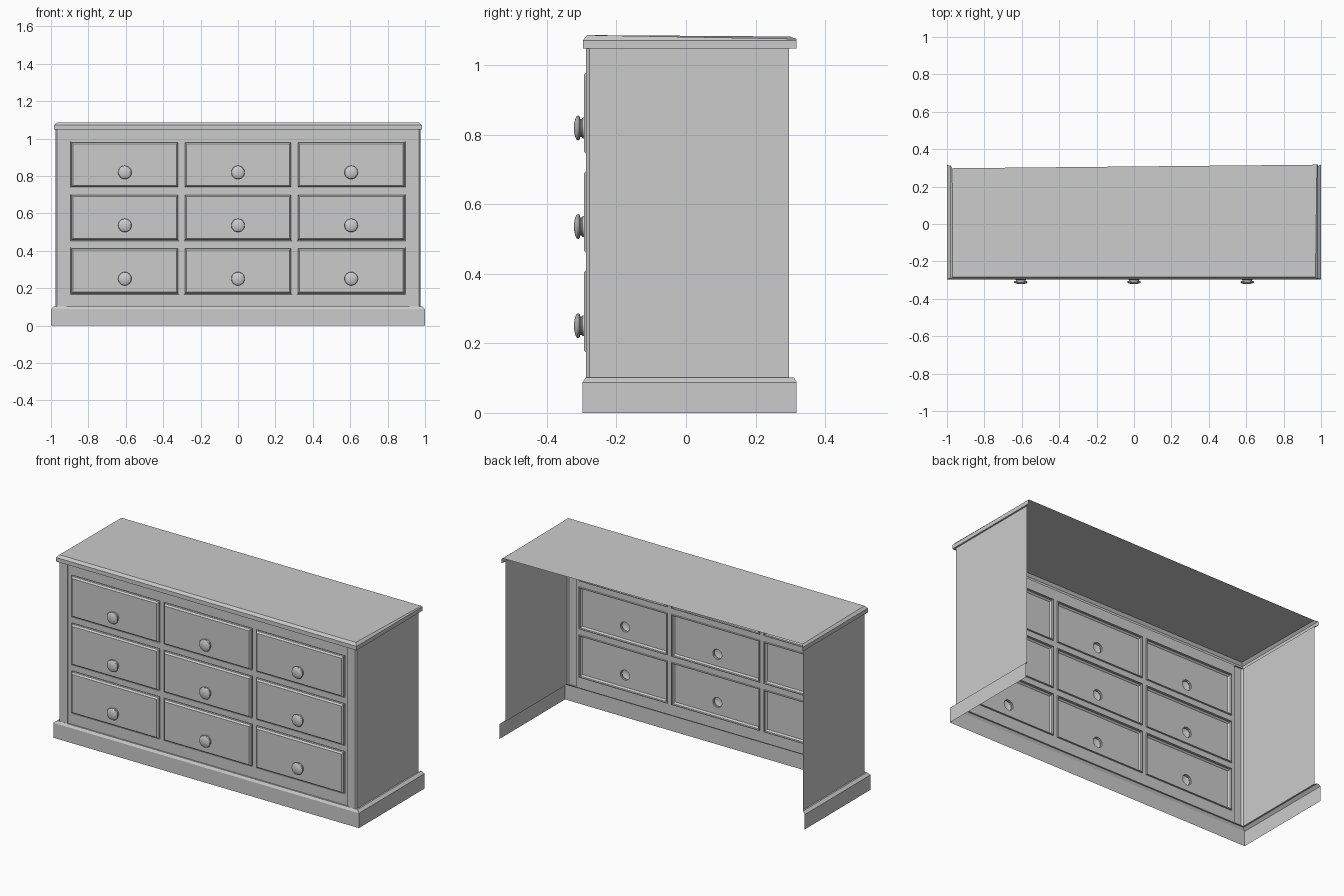
import bpy, bmesh
from math import sin, cos, tau, radians

if "Cube" in bpy.data.objects:
    bpy.data.objects.remove(bpy.data.objects["Cube"])


def finish(name, bm):
    me = bpy.data.meshes.new(name)
    bm.to_mesh(me)
    bm.free()
    ob = bpy.data.objects.new(name, me)
    bpy.context.collection.objects.link(ob)
    bpy.ops.object.select_all(action='DESELECT')
    ob.select_set(True)
    bpy.context.view_layer.objects.active = ob
    bpy.ops.object.shade_smooth_by_angle(angle=radians(30))
    return ob


def loft(bm, rings, closed=False):
    """Join successive rows of points with quads; returns the vertex rows."""
    rows = [[bm.verts.new(p) for p in r] for r in rings]
    n = len(rings[0])
    for a, b in zip(rows, rows[1:]):
        for j in range(n if closed else n - 1):
            k = (j + 1) % n
            bm.faces.new((a[j], a[k], b[k], b[j]))
    return rows


def u_path(x, front, back, z):
    """Left side, front and right side, open at the back."""
    return [(-x, back, z), (-x, front, z), (x, front, z), (x, back, z)]


def circle(cx, y, cz, r, n=24):
    return [(cx + r * cos(tau * i / n), y, cz + r * sin(tau * i / n)) for i in range(n)]


POST, FRAME = -0.287, -0.279
FACE = -0.293
SX, BACK, Z0, Z1 = 0.975, 0.296, 0.102, 1.048

# Side panels with chamfered corner posts
for name, s in (("left_side", -1), ("right_side", 1)):
    plan = [(SX, BACK), (SX, -0.278), (0.967, POST), (0.917, POST), (0.917, FRAME)]
    plan = [(s * x, y) for x, y in plan]
    if s > 0:
        plan.reverse()
    bm = bmesh.new()
    loft(bm, [[(x, y, z) for x, y in plan] for z in (Z0, Z1)])
    finish(name, bm)

# Plinth: open strip with a chamfered top edge
bm = bmesh.new()
loft(bm, [u_path(1.0, -0.297, 0.318, 0), u_path(1.0, -0.297, 0.318, 0.088),
          u_path(0.984, -0.288, 0.31, 0.102), u_path(SX, FRAME, BACK, 0.102)])
finish("plinth", bm)

# Top: small moulded lip on three sides and a thin board
bm = bmesh.new()
rows = loft(bm, [
    u_path(SX, FRAME, BACK, 1.047),
    u_path(0.984, -0.296, 0.318, 1.047),
    u_path(0.984, -0.296, 0.318, 1.071),
    [(-0.972, 0.298, 1.082), (-0.97, -0.284, 1.086),
     (0.97, -0.284, 1.086), (0.978, 0.317, 1.075)]])
bm.faces.new(rows[-1])
finish("top_board", bm)

# Face frame: grid of rails and stiles with openings for the drawers
columns = [(-0.895, -0.315), (-0.289, 0.289), (0.315, 0.895)]
levels = [(0.167, 0.418), (0.453, 0.702), (0.737, 0.985)]
xs = [-0.917] + [x for c in columns for x in c] + [0.917]
zs = [Z0] + [z for l in levels for z in l] + [Z1]
bm = bmesh.new()
grid = [[bm.verts.new((x, FRAME, z)) for x in xs] for z in zs]
for j in range(len(zs) - 1):
    for i in range(len(xs) - 1):
        if not (i % 2 and j % 2):
            bm.faces.new((grid[j][i], grid[j][i + 1], grid[j + 1][i + 1], grid[j + 1][i]))
finish("face_frame", bm)

# Drawer fronts (raised, chamfered, with a knob hole) and round hollow knobs
rim = [(0, FRAME), (0.001, -0.272), (0.005, -0.272), (0.005, -0.284), (0.013, FACE)]
knob_profile = [(0.030, FACE), (0.030, -0.297), (0.026, -0.300), (0.026, -0.304),
                (0.034, -0.306), (0.036, -0.310), (0.034, -0.314),
                (0.027, -0.318), (0.015, -0.321), (0.005, -0.322)]
for row, (za, zb) in enumerate(levels):
    for col, (xa, xb) in enumerate(columns):
        tag = f"{row + 1}_{col + 1}"
        cx, cz = (xa + xb) / 2, (za + zb) / 2 - 0.042
        bm = bmesh.new()
        rows = loft(bm, [[(xa + d, y, za + d), (xb - d, y, za + d),
                          (xb - d, y, zb - d), (xa + d, y, zb - d)] for d, y in rim], True)
        hole = [bm.verts.new(p) for p in circle(cx, FACE, cz, 0.030)]
        edges = []
        for ring in (rows[-1], hole):
            for a, b in zip(ring, ring[1:] + ring[:1]):
                edges.append(bm.edges.get((a, b)) or bm.edges.new((a, b)))
        bmesh.ops.triangle_fill(bm, edges=edges, use_beauty=True, normal=(0, -1, 0))
        finish("drawer_front_" + tag, bm)

        bm = bmesh.new()
        rows = loft(bm, [circle(cx, y, cz, r) for r, y in knob_profile], True)
        bm.faces.new(rows[-1])
        finish("knob_" + tag, bm)
